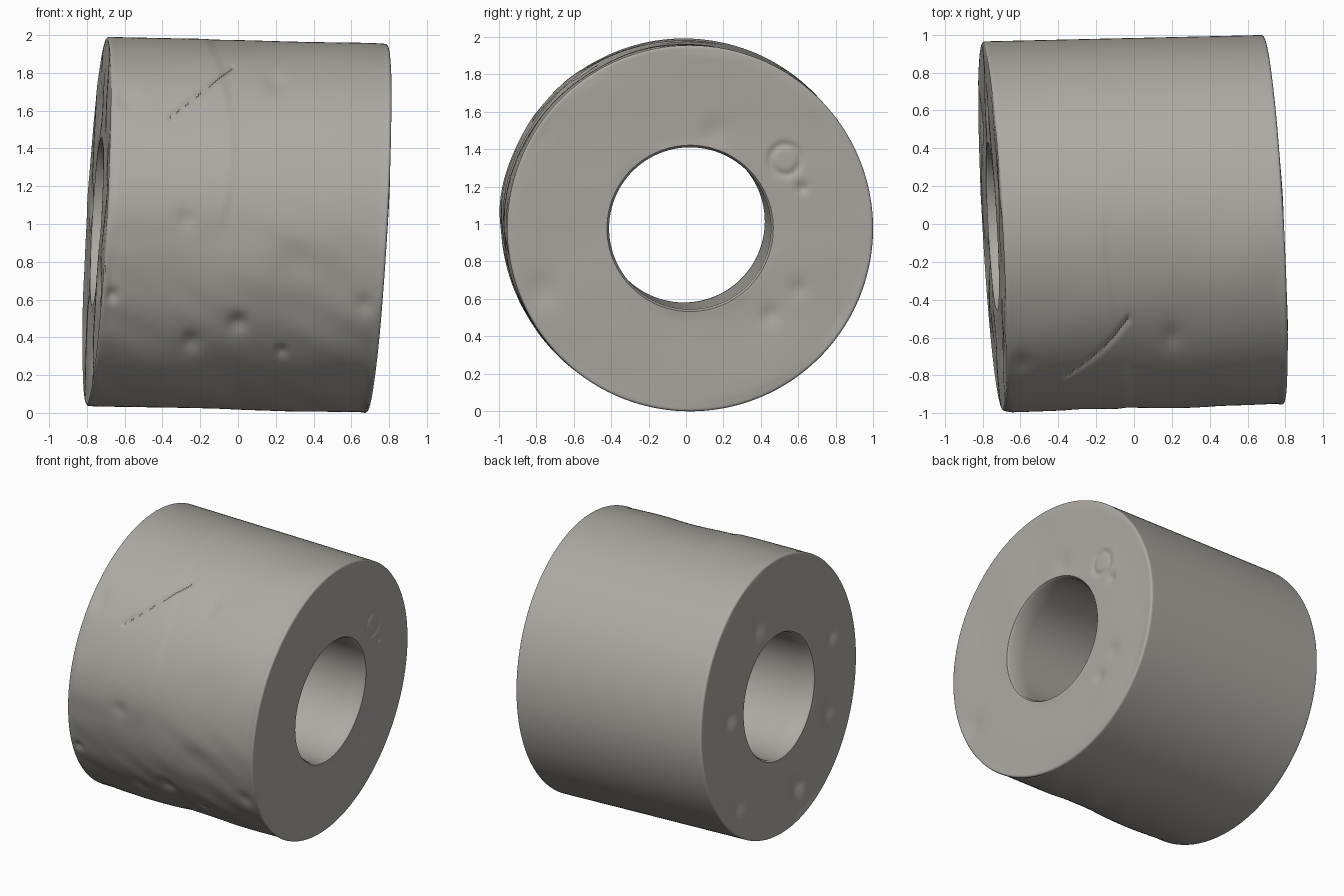
import bpy, bmesh, math
from mathutils import Vector, noise

if "Cube" in bpy.data.objects:
    bpy.data.objects.remove(bpy.data.objects["Cube"])

SEG = 384
R_OUT, R_IN = 0.977, 0.432
U_L, U_R = -0.75, 0.74
FIL = 0.014          # softened rim
TILT = 0.055         # both end faces lean the same way


def lerp(a, b, t):
    return a + (b - a) * t


def span(a, b, n):
    return [lerp(a, b, i / n) for i in range(n)]


# closed cross-section of the tube: (u along axis, radius, kind)
prof = [(u, R_OUT, "side") for u in span(U_L + FIL, U_R - FIL, 130)]
for i in range(4):
    a = math.pi / 2 * i / 4
    prof.append((U_R - FIL + FIL * math.sin(a), R_OUT - FIL + FIL * math.cos(a), "rim"))
prof += [(U_R, r, "right") for r in span(R_OUT - FIL, R_IN + 0.012, 48)]
prof += [(U_R, R_IN + 0.012, "rim")]
prof += [(u, R_IN, "bore") for u in span(U_R - 0.02, U_L + 0.02, 12)]
prof += [(U_L + 0.02, R_IN, "bore")]
prof += [(U_L, r, "left") for r in span(R_IN + 0.012, R_OUT - FIL, 48)]
for i in range(4):
    a = math.pi / 2 * i / 4
    prof.append((U_L + FIL - FIL * math.cos(a), R_OUT - FIL + FIL * math.sin(a), "rim"))


# wear: (x, z, radius, depth) on the front, (y, z, radius, depth) on the ends
front_dents = [(0.0, 0.48, 0.05, 0.022), (-0.25, 0.38, 0.05, 0.018), (0.23, 0.33, 0.03, 0.015),
               (-0.6, 1.67, 0.06, 0.012), (0.2, 1.76, 0.05, 0.012), (-0.67, 0.63, 0.035, 0.018),
               (0.67, 0.58, 0.05, 0.012), (0.3, 0.8, 0.1, 0.01), (-0.28, 1.03, 0.05, 0.01)]
right_dents = [(0.45, 0.52, 0.05, 0.012), (0.6, 0.66, 0.05, 0.01), (-0.78, 0.65, 0.09, 0.012),
               (0.15, 1.5, 0.07, 0.01), (0.62, 1.2, 0.03, 0.015)]
left_dents = [(0.6, 1.1, 0.08, 0.03), (-0.6, 0.7, 0.09, 0.03), (0.2, 1.6, 0.08, 0.02),
              (0.55, 0.45, 0.09, 0.025), (-0.2, 0.3, 0.08, 0.03), (-0.7, 1.2, 0.06, 0.02)]


def dents(items, a, b):
    return sum(-d * math.exp(-((a - p) ** 2 + (b - q) ** 2) / (r * r)) for p, q, r, d in items)


def smooth(a, b, v):
    t = min(1, max(0, (v - a) / (b - a)))
    return t * t * (3 - 2 * t)


def side_wear(p):
    w = smooth(0.25, -0.25, p.y)             # worn only on the front half
    if w == 0:
        return 0
    along = Vector((p.x * 0.8 - p.z * 0.6, p.y, p.x * 0.6 + p.z * 0.8))
    h = 0.012 * noise.noise(p * 2.2) - 0.002
    h += 0.006 * smooth(1.3, 0.7, p.z) * noise.noise(Vector((along.x * 2, along.y * 4, along.z * 8)))
    h += dents(front_dents, p.x, p.z)
    # raised layer ending in a curved step
    h += 0.007 * smooth(0.01, -0.05, p.x + 0.4 * (p.z - 1.4) ** 2) * smooth(0.9, 1.1, p.z)
    # long diagonal scratch
    a, d = Vector((-0.36, 0, 1.57)), Vector((0.33, 0, 0.27))
    q = Vector((p.x, 0, p.z)) - a
    t = min(1, max(0, q.dot(d) / d.length_squared))
    h -= 0.012 * math.exp(-((q - d * t).length / 0.01) ** 2)
    return h * w


def end_wear(p, items, amount):
    return amount * noise.noise(p * 3) + dents(items, p.y, p.z)


bm = bmesh.new()
rings = []
for u, r, kind in prof:
    t = (u - U_L) / (U_R - U_L)
    cy, cz = lerp(-0.012, 0.022, t), lerp(1.02, 0.983, t)
    ring = []
    for k in range(SEG):
        a = 2 * math.pi * k / SEG
        y, z = cy + r * math.cos(a), cz + r * math.sin(a)
        p = Vector((u + TILT * (z - 1) - TILT * y, y, z))
        edge = smooth(0, 0.06, min(R_OUT - r, r - R_IN))
        if kind == "side":
            h = side_wear(p) * smooth(0, 0.05, min(u - U_L, U_R - u))
            p += Vector((0, math.cos(a), math.sin(a))) * h
        elif kind == "right":
            h = end_wear(p, right_dents, 0.008)
            # small round mark
            d = math.hypot(y - 0.53, z - 1.35)
            h -= 0.01 * math.exp(-((d - 0.08) / 0.02) ** 2)
            p.x += h * edge
        elif kind == "left":
            p.x -= end_wear(p, left_dents, 0.014) * edge
        ring.append(bm.verts.new(p))
    rings.append(ring)

for i, ra in enumerate(rings):
    rb = rings[(i + 1) % len(rings)]
    for k in range(SEG):
        n = (k + 1) % SEG
        bm.faces.new((ra[k], rb[k], rb[n], ra[n]))
bmesh.ops.recalc_face_normals(bm, faces=bm.faces)
low = min(v.co.z for v in bm.verts)
for v in bm.verts:
    v.co.z -= low

me = bpy.data.meshes.new("stone_bead")
bm.to_mesh(me)
bm.free()
bead = bpy.data.objects.new("stone_bead", me)
bpy.context.collection.objects.link(bead)

stone = bpy.data.materials.new("warm grey stone")
stone.diffuse_color = (0.42, 0.40, 0.37, 1)
stone.use_nodes = True
stone.node_tree.nodes["Principled BSDF"].inputs["Base Color"].default_value = stone.diffuse_color
me.materials.append(stone)

bpy.context.view_layer.objects.active = bead
bead.select_set(True)
bpy.ops.object.shade_smooth_by_angle(angle=math.radians(35))
